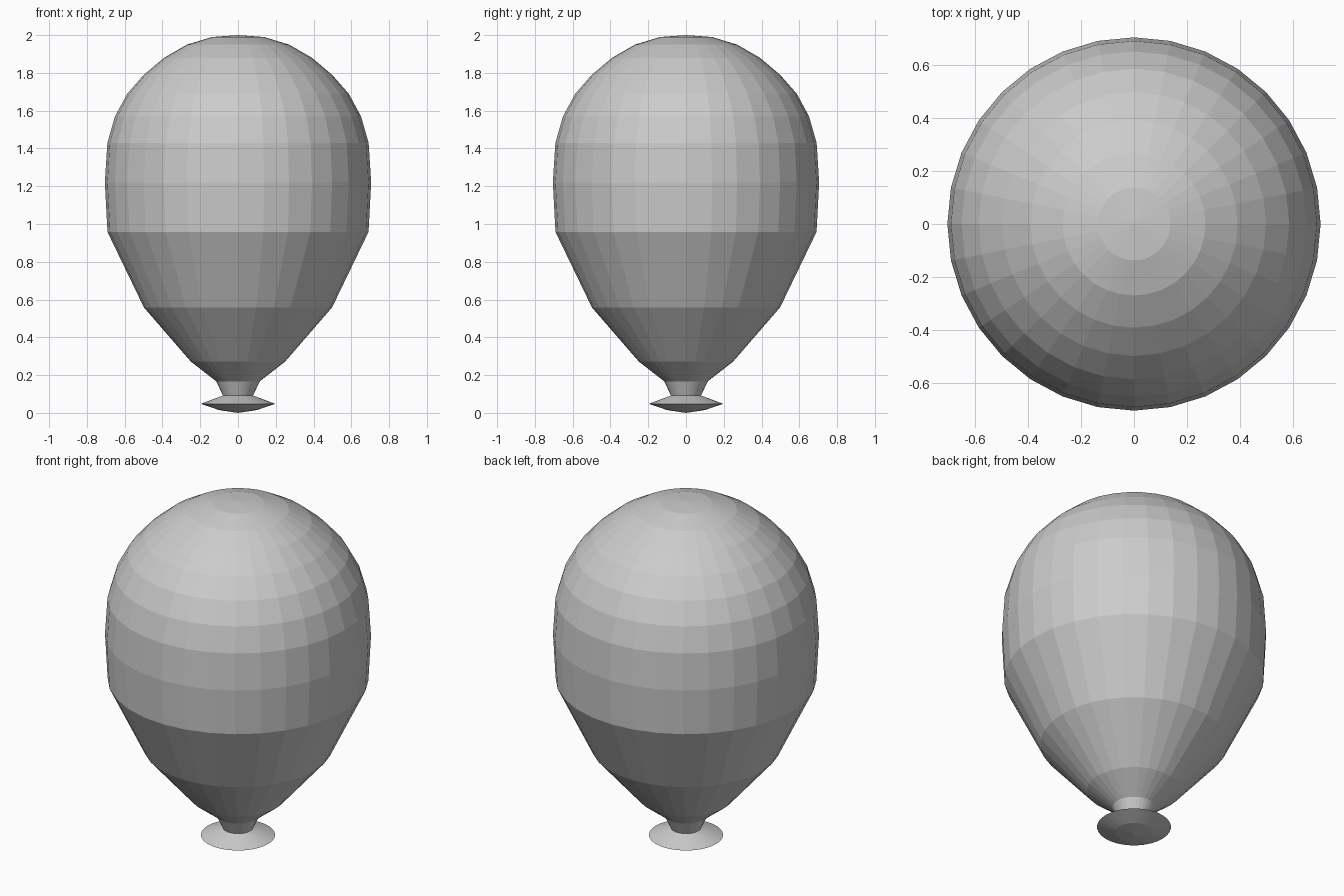
import bpy, bmesh, math

if "Cube" in bpy.data.objects:
    bpy.data.objects.remove(bpy.data.objects["Cube"])

SIDES = 32


def lathe(name, profile):
    """Revolve (radius, z) points about z; zero radius makes a pole."""
    bm = bmesh.new()
    rings = []
    for r, z in profile:
        if r == 0:
            rings.append([bm.verts.new((0, 0, z))] * SIDES)
        else:
            rings.append([bm.verts.new((r * math.cos(i * math.tau / SIDES),
                                        r * math.sin(i * math.tau / SIDES), z))
                          for i in range(SIDES)])
    for a, b in zip(rings, rings[1:]):
        for i in range(SIDES):
            j = (i + 1) % SIDES
            quad = [a[i], a[j], b[j], b[i]]
            bm.faces.new(list(dict.fromkeys(quad)))
    bmesh.ops.recalc_face_normals(bm, faces=bm.faces)
    mesh = bpy.data.meshes.new(name)
    bm.to_mesh(mesh)
    bm.free()
    obj = bpy.data.objects.new(name, mesh)
    bpy.context.collection.objects.link(obj)
    return obj


# Flared lip, pinched neck and inflated body share one continuous skin
lip = [(0, 0), (0.10, 0.015), (0.197, 0.048)]
neck = [(0.08, 0.092), (0.115, 0.167)]
body = [(0.25, 0.272), (0.498, 0.558), (0.691, 0.958), (0.705, 1.22)]

# Dome radii follow evenly spaced sphere rings, with stretched heights
heights = [1.43, 1.57, 1.69, 1.79, 1.88, 1.95, 1.99, 2.0]
dome = [(0.705 * math.sin(math.radians(11.25 * (7 - k))), z)
        for k, z in enumerate(heights)]

lathe("balloon", lip + neck + body + dome)
